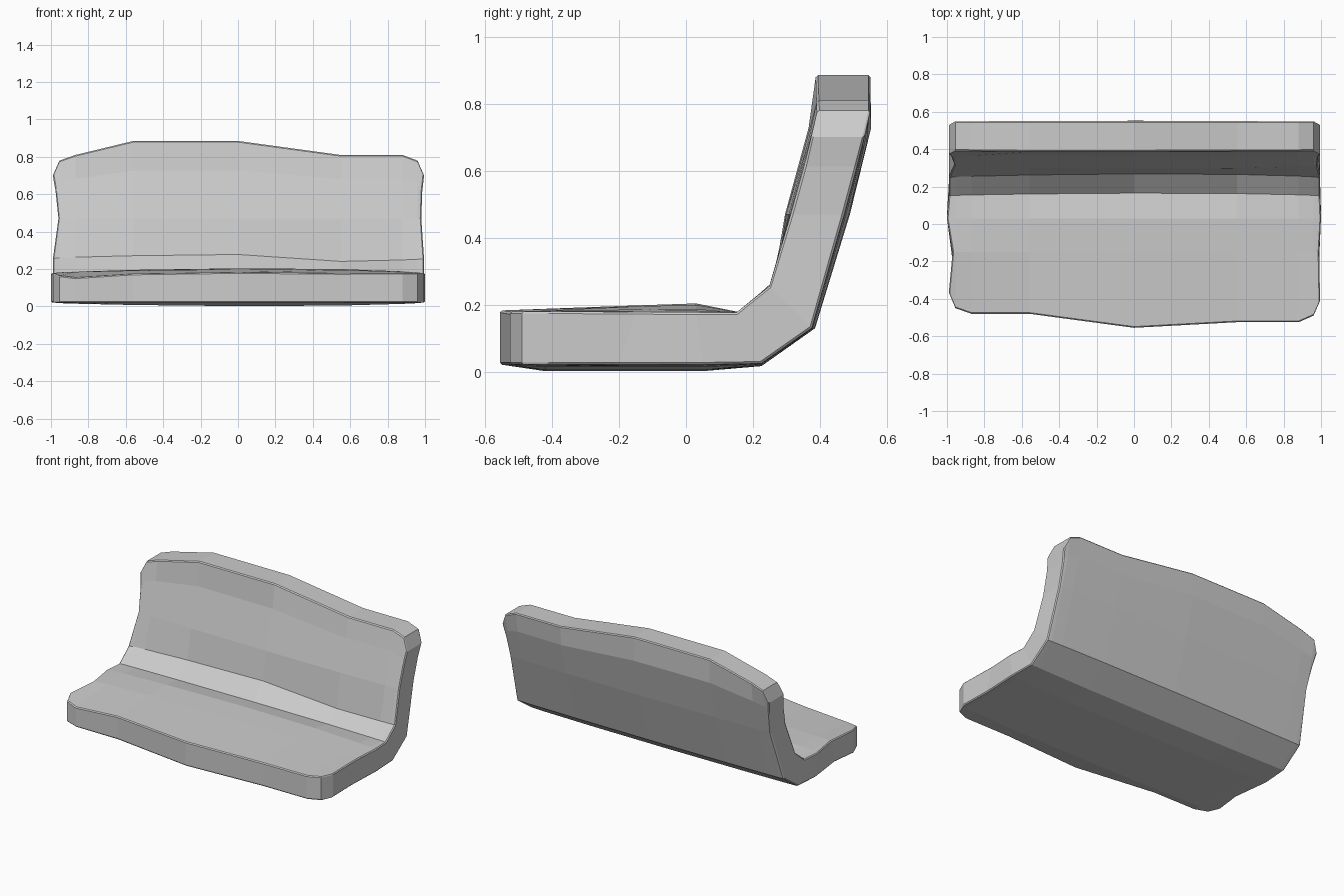
import bpy
import bmesh

if "Cube" in bpy.data.objects:
    bpy.data.objects.remove(bpy.data.objects["Cube"], do_unlink=True)

# Single upholstery colour
grey = bpy.data.materials.new("light_grey")
grey.use_nodes = True
colour = (0.6, 0.6, 0.6, 1.0)
grey.diffuse_color = colour
grey.node_tree.nodes["Principled BSDF"].inputs["Base Color"].default_value = colour


def lerp_profile(points, t):
    """Value at t along a list of (t, value) points."""
    for (a, va), (b, vb) in zip(points, points[1:]):
        if t <= b:
            return va + (vb - va) * (t - a) / (b - a)
    return points[-1][1]


# Outline across the width: column position, seat front y, backrest top z, front lip z
COLUMNS = [
    (-0.99, -0.365, 0.70, 0.18),
    (-0.955, -0.45, 0.78, 0.165),
    (-0.87, -0.48, 0.81, 0.155),
    (-0.56, -0.48, 0.885, 0.175),
    (0.0, -0.555, 0.885, 0.183),
    (0.55, -0.525, 0.81, 0.178),
    (0.88, -0.525, 0.81, 0.18),
    (0.96, -0.49, 0.78, 0.18),
    (0.995, -0.41, 0.70, 0.18),
]
# Waist of the two side edges, row by row
LEFT_SIDE = [-0.99, -0.97, -1.0, -0.99, -0.99, -0.96, -0.975, -0.99]
RIGHT_SIDE = [0.995, 0.99, 1.0, 0.995, 0.995, 0.98, 0.985, 0.995]
# Swelling of the padding: across the columns and along the rows
SWELL = [0, 0.2, 0.35, 0.7, 1.0, 0.85, 0.4, 0.2, 0]
# Lean of the backrest, as (z, y)
FRONT_LEAN = [(0.255, 0.25), (0.57, 0.343), (0.78, 0.392), (0.9, 0.387)]
REAR_LEAN = [(0.13, 0.38), (0.69, 0.53), (0.78, 0.55), (0.9, 0.55)]


def column_points(i):
    """Upper and lower padding points of one column, from front lip to top."""
    x, front, top, lip = COLUMNS[i]
    s = SWELL[i]
    upper_z = 0.47 + (top - 0.47) * 0.62
    inner = [
        (front, lip),
        (-0.15, 0.178 + 0.02 * s),
        (0.03, 0.177 + 0.027 * s),
        (0.15 + 0.015 * s, 0.177),
        (0.248 + 0.02 * s, 0.256 + 0.022 * s * (1 if x <= 0 else -0.8)),
    ]
    outer = [
        (front, 0.022),
        (-0.42, 0.022 - 0.02 * s),
        (0.05, 0.022 - 0.02 * s),
        (0.225, 0.025 - 0.008 * s),
        (0.375 + 0.01 * s, 0.13),
    ]
    for z, swell in ((0.47, 0.018), (upper_z, 0.014), (top, 0)):
        inner.append((lerp_profile(FRONT_LEAN, z) - swell * s, z))
        outer.append((lerp_profile(REAR_LEAN, z) + swell * s, z))
    # Keep the underside swelling behind the rounded corners
    if front > -0.46:
        outer[1] = (-0.2, 0.022)
    xs = [x] * len(inner)
    if i == 0:
        xs = LEFT_SIDE
    elif i == len(COLUMNS) - 1:
        xs = RIGHT_SIDE
    return ([(a, *p) for a, p in zip(xs, inner)],
            [(a, *p) for a, p in zip(xs, outer)])


# Padded seat and backrest as one bent slab
bm = bmesh.new()
sheets = ([], [])
for i in range(len(COLUMNS)):
    for sheet, points in zip(sheets, column_points(i)):
        sheet.append([bm.verts.new(p) for p in points])

cols, rows = len(COLUMNS), len(LEFT_SIDE)
for sheet in sheets:
    for i in range(cols - 1):
        for j in range(rows - 1):
            bm.faces.new((sheet[i][j], sheet[i + 1][j],
                          sheet[i + 1][j + 1], sheet[i][j + 1]))

# Rim joining the two sheets
border = [(i, 0) for i in range(cols)]
border += [(cols - 1, j) for j in range(1, rows)]
border += [(i, rows - 1) for i in range(cols - 2, -1, -1)]
border += [(0, j) for j in range(rows - 2, 0, -1)]
for (a, b), (c, d) in zip(border, border[1:] + border[:1]):
    bm.faces.new((sheets[0][a][b], sheets[0][c][d],
                  sheets[1][c][d], sheets[1][a][b]))
bmesh.ops.recalc_face_normals(bm, faces=bm.faces)

mesh = bpy.data.meshes.new("bench_cushion")
bm.to_mesh(mesh)
bm.free()
mesh.materials.append(grey)
cushion = bpy.data.objects.new("bench_cushion", mesh)
bpy.context.collection.objects.link(cushion)

# Narrow chamfer along the rim
bevel = cushion.modifiers.new("rim_chamfer", "BEVEL")
bevel.width = 0.014
bevel.segments = 1
bevel.limit_method = "ANGLE"
bevel.angle_limit = 1.05
